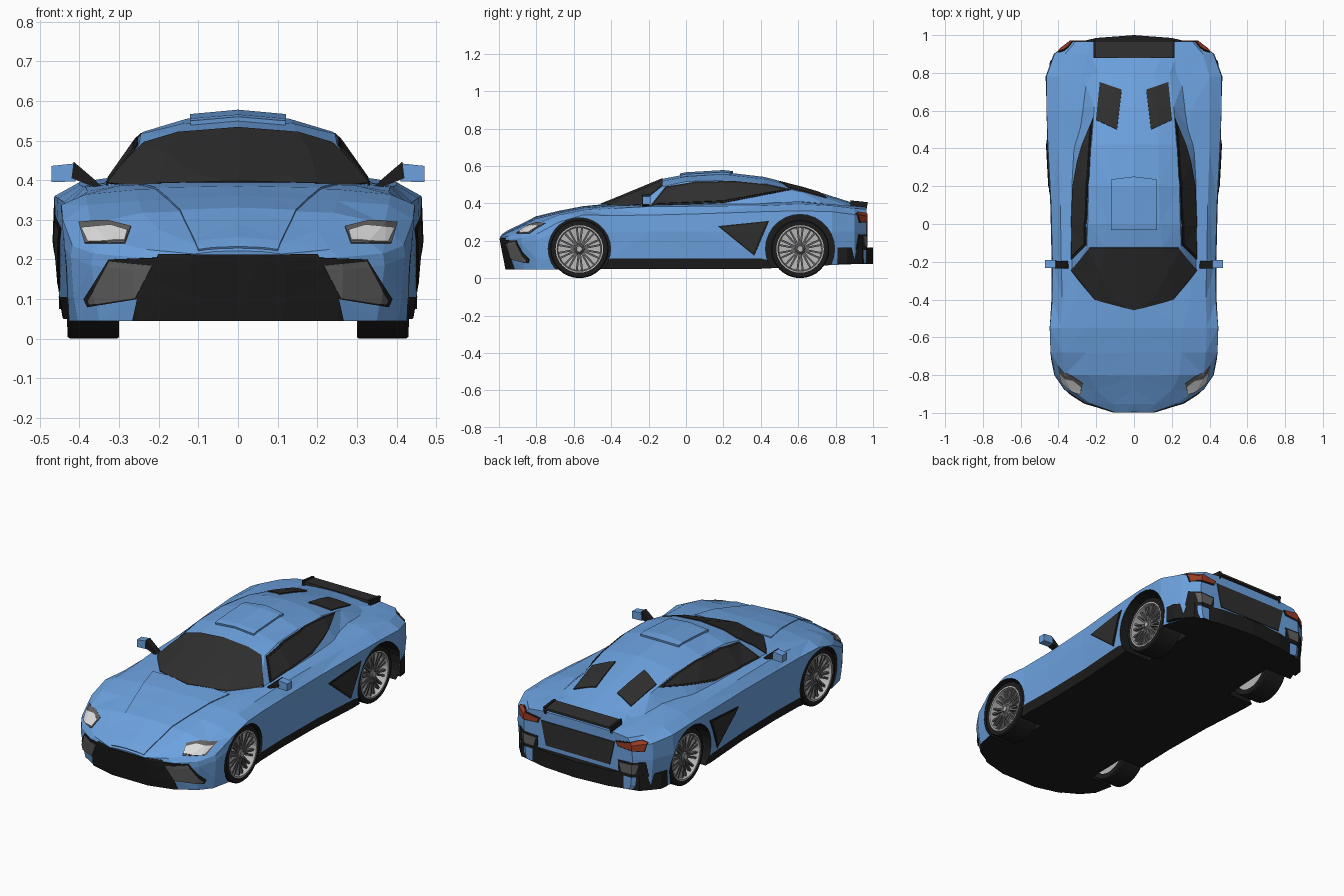
import bpy, bmesh, math
from mathutils import Matrix, Vector

if "Cube" in bpy.data.objects:
    bpy.data.objects.remove(bpy.data.objects["Cube"])


def material(name, *rgb):
    m = bpy.data.materials.new(name)
    m.diffuse_color = (*rgb, 1)
    m.use_nodes = True
    m.node_tree.nodes["Principled BSDF"].inputs["Base Color"].default_value = m.diffuse_color
    return m


BLUE = material("body blue", .15, .36, .74)
BLACK = material("trim black", .012, .012, .012)
GLASS = material("dark glass", .028, .028, .028)
GREY = material("vent grey", .12, .12, .12)
SILVER = material("rim silver", .48, .48, .48)
SPOKE = material("spoke grey", .13, .13, .13)
LAMP = material("lamp white", .72, .72, .72)
RED = material("tail red", .33, .045, .018)


def finish(name, bm, mat, normals=True):
    if normals:
        bmesh.ops.recalc_face_normals(bm, faces=bm.faces[:])
    me = bpy.data.meshes.new(name)
    bm.to_mesh(me)
    bm.free()
    me.materials.append(mat)
    ob = bpy.data.objects.new(name, me)
    bpy.context.collection.objects.link(ob)
    return ob


def bridge(bm, rings):
    n = len(rings[0])
    for a, b in zip(rings, rings[1:]):
        for i in range(n):
            bm.faces.new((a[i], a[(i + 1) % n], b[(i + 1) % n], b[i]))
    bm.faces.new(rings[0])
    bm.faces.new(rings[-1])


def loft(name, sections, mat):
    """Sections are (y, half outline from bottom centre to top centre)."""
    bm = bmesh.new()
    rings = []
    for y, half in sections:
        full = half + [(-x, z) for x, z in half[-2:0:-1]]
        fade = min(1, max(0, (-y - .8) / .2))
        rings.append([bm.verts.new((x, y + fade * .2 * max(0, .22 - z), z)) for x, z in full])
    bridge(bm, rings)
    bmesh.ops.recalc_face_normals(bm, faces=bm.faces[:])
    bmesh.ops.triangulate(bm, faces=bm.faces[:], quad_method='SHORT_EDGE')
    return finish(name, bm, mat)


def lathe(bm, profile, seg, centre=(0, 0)):
    """Revolve (x, radius) points round a sideways axle."""
    rings = []
    for x, r in profile:
        rings.append([bm.verts.new((x, centre[0] + r * math.cos(k * math.tau / seg),
                                    centre[1] + r * math.sin(k * math.tau / seg))) for k in range(seg)])
    bridge(bm, rings)


def prism(name, poly, axis, lo, hi, mat):
    bm = bmesh.new()
    rings = []
    for d in (lo, hi):
        ring = []
        for p in poly:
            c = list(p)
            c.insert(axis, d)
            ring.append(bm.verts.new(c))
        rings.append(ring)
    bridge(bm, rings)
    return finish(name, bm, mat)


def plate(name, src, poly, axis, sign, mat, lift=.005, facing=.25):
    """Thin panel cut from the source surface by a convex outline seen along an axis."""
    bm = bmesh.new()
    bm.from_mesh(src.data)
    bad = [f for f in bm.faces if f.normal[axis] * sign < facing or f.material_index]
    bmesh.ops.delete(bm, geom=bad, context='FACES')
    pts = []
    for p in poly:
        c = list(p)
        c.insert(axis, 0)
        pts.append(Vector(c))
    mid = sum(pts, Vector()) / len(pts)
    ax = Vector([float(i == axis) for i in range(3)])
    for a, b in zip(pts, pts[1:] + pts[:1]):
        no = (b - a).cross(ax).normalized()
        if no.dot(a - mid) < 0:
            no = -no
        bmesh.ops.bisect_plane(bm, geom=bm.verts[:] + bm.edges[:] + bm.faces[:],
                               plane_co=a, plane_no=no, clear_outer=True)
    bm.normal_update()
    lookup = {tuple(v.co): v.normal.copy() for v in bm.verts}
    out = bmesh.ops.extrude_face_region(bm, geom=bm.faces[:])
    for v in [g for g in out["geom"] if isinstance(g, bmesh.types.BMVert)]:
        v.co += lookup.get(tuple(v.co), ax * sign) * lift
    return finish(name, bm, mat, False)


def pair(name, src, poly, axis, sign, mat, lift=.005, facing=.25):
    for s, side in ((1, "right"), (-1, "left")):
        p = poly if axis == 0 else [(s * x, o) for x, o in poly]
        plate(name + "_" + side, src, p, axis, sign * s if axis == 0 else sign, mat, lift, facing)


def sym(half):
    return half + [(-x, o) for x, o in half[::-1] if x]


# Lower body: y, bottom x/z, side width, shoulder z, fender x/z, deck x/z, centre z
STATIONS = [
    (-.995, .11, .045, .12, .205, .11, .214, .06, .22, .222),
    (-.95, .25, .045, .262, .205, .23, .225, .12, .243, .252),
    (-.88, .35, .045, .37, .215, .33, .245, .20, .275, .285),
    (-.80, .405, .045, .422, .235, .37, .29, .24, .318, .326),
    (-.68, .43, .045, .446, .30, .38, .338, .25, .348, .355),
    (-.55, .435, .045, .45, .338, .385, .364, .26, .376, .38),
    (-.40, .42, .05, .437, .335, .38, .372, .3, .386, .394),
    (-.20, .415, .05, .436, .337, .385, .383, .3, .393, .395),
    (.10, .42, .05, .443, .345, .39, .385, .3, .40, .40),
    (.40, .44, .05, .459, .355, .40, .387, .3, .40, .40),
    (.60, .45, .06, .467, .36, .40, .395, .3, .41, .42),
    (.78, .445, .07, .468, .355, .40, .387, .28, .395, .40),
    (.90, .40, .075, .425, .34, .365, .373, .25, .385, .39),
    (.965, .32, .08, .34, .33, .31, .368, .22, .378, .38)]
body = loft("body_shell", [
    (y, [(0, zb), (xb, zb), (xb + .01, .105), (w, min(.25, zs - .03)), (w - .004, zs), (xt, zt), (xi, zi), (0, zc)])
    for y, xb, zb, w, zs, xt, zt, xi, zi, zc in STATIONS], BLUE)

# Wheel arches
ARCHES = ((-.57, .167), (.61, .185))
bm = bmesh.new()
for y, r in ARCHES:
    for s in (1, -1):
        lathe(bm, [(s * .28, r), (s * .6, r)], 28, (y, .156))
cutter = finish("arch_cutter", bm, BLACK)
cutter.hide_render = True
mod = body.modifiers.new("arches", 'BOOLEAN')
mod.operation, mod.object, mod.solver = 'DIFFERENCE', cutter, 'EXACT'
bpy.context.view_layer.objects.active = body
bpy.ops.object.modifier_apply(modifier="arches")
bpy.data.objects.remove(cutter)

# Black floor, sills and arch linings
me = body.data
me.materials.clear()
me.materials.append(BLUE)
me.materials.append(BLACK)
for f in me.polygons:
    c = f.center
    vs = [me.vertices[i].co for i in f.vertices]
    lining = any(all(math.hypot(v.y - y, v.z - .156) < r + .002 and abs(v.x) > .27 for v in vs) for y, r in ARCHES)
    floor = f.normal.z < -.7 and c.z < .1
    sill = c.z < .1 and -.42 < c.y < .43
    f.material_index = int(lining or floor or sill)

# Cabin: y, base x, roof edge x/z, roof mid x/z, centre z
CABIN = [
    (-.46, .03, .02, .388, .01, .39, .392), (-.40, .22, .20, .39, .10, .408, .416),
    (-.25, .345, .32, .40, .18, .465, .478), (-.12, .35, .25, .49, .15, .52, .532),
    (0, .352, .245, .517, .14, .543, .555), (.2, .35, .24, .522, .13, .555, .567),
    (.42, .34, .225, .506, .13, .53, .541), (.62, .32, .21, .46, .12, .48, .489),
    (.8, .28, .19, .41, .11, .425, .432), (.95, .25, .17, .378, .1, .382, .384)]
cabin = loft("cabin", [(y, [(0, .36), (bx, .365), (ex, ez), (mx, mz), (0, cz)])
                       for y, bx, ex, ez, mx, mz, cz in CABIN], BLUE)

# Glass, roof and hood panels
plate("windshield", cabin, sym([(0, -.455), (.21, -.40), (.33, -.245), (.235, -.125)]), 2, 1, GLASS)
pair("side_window_frame", cabin, [(-.19, .387), (-.11, .488), (.05, .514), (.25, .518), (.42, .502),
                                  (.56, .472), (.2, .402)], 0, 1, BLACK, .003)
pair("side_window", cabin, [(-.17, .396), (-.105, .478), (.05, .504), (.25, .508), (.42, .493),
                            (.52, .470), (.2, .412)], 0, 1, GLASS, .006)
pair("engine_vent", cabin, [(.18, .75), (.065, .71), (.09, .5), (.2, .55)], 2, 1, GLASS, .006)
plate("roof_scoop", cabin, sym([(.12, -.03), (.12, .235), (0, .25)]), 2, 1, BLUE, .011)
plate("hood_panel", body, sym([(.10, -.985), (.24, -.42)]), 2, 1, BLUE, .005)

# Nose details
plate("grille", body, sym([(.2, .213), (.25, .12), (.265, .046)]), 1, -1, BLACK, .004)
pair("intake_frame", body, [(.2, .205), (.325, .2), (.387, .1), (.378, .08), (.255, .1)], 1, -1, BLACK, .004)
pair("intake_mesh", body, [(.215, .185), (.322, .195), (.375, .095), (.37, .086), (.258, .103)], 1, -1, GREY, .007)
pair("headlight_frame", body, [(.27, .282), (.33, .297), (.4, .293), (.385, .24), (.285, .24)], 1, -1, GREY, .004)
pair("headlight", body, [(.278, .270), (.32, .283), (.392, .278), (.375, .242), (.285, .245)], 1, -1, LAMP, .007)

# Side and tail details
pair("side_intake", body, [(.17, .278), (.445, .306), (.365, .12)], 0, 1, BLACK, .004)
pair("side_intake_inset", body, [(.19, .272), (.43, .298), (.36, .135)], 0, 1, GLASS, .006)
plate("tail_panel", body, sym([(.23, .325), (.2, .19)]), 1, 1, GLASS)
pair("tail_light_frame", body, [(.235, .335), (.37, .355), (.402, .345), (.39, .295), (.25, .305)],
     1, 1, BLACK, .003, .5)
pair("tail_light", body, [(.245, .33), (.37, .35), (.398, .342), (.385, .3), (.258, .311)], 1, 1, RED, .006, .5)
pair("tail_vent_frame", body, [(.255, .15), (.405, .15), (.395, .235), (.25, .23)], 1, 1, BLACK, .003, .5)
pair("tail_vent", body, [(.275, .17), (.35, .17), (.365, .225), (.26, .22)], 1, 1, GREY, .006, .5)
prism("rear_bumper", sym([(0, 1.0), (.2, .985), (.37, .945), (.445, .86), (.452, .81)]), 2, .075, .165, BLACK)
prism("spoiler", [(.88, .396), (.97, .390), (.97, .401), (.88, .412)], 0, -.21, .21, GLASS)
for s in (1, -1):
    prism("spoiler_end", [(.88, .365), (.965, .365), (.972, .406), (.878, .416)], 0, s * .2, s * .215, BLACK)

# Mirrors
for s in (1, -1):
    prism("mirror_arm", [(s * x, z) for x, z in [(.335, .372), (.36, .40), (.415, .447), (.42, .405)]],
          1, -.235, -.195, BLACK)
    prism("mirror_housing", [(s * x, z) for x, z in [(.41, .397), (.47, .395), (.471, .436), (.415, .442)]],
          1, -.232, -.19, BLUE)

# Wheels
for y, place in ((-.57, "front"), (.61, "rear")):
    for s, side in ((1, "right"), (-1, "left")):
        tag = "_" + place + "_" + side

        def part(name, profile, mat, seg=32):
            bm = bmesh.new()
            lathe(bm, [(s * x, r) for x, r in profile], seg, (y, .156))
            return finish(name + tag, bm, mat)
        part("tyre", [(.34, .122), (.30, .124), (.30, .152), (.306, .156), (.424, .156), (.43, .151),
                      (.43, .126), (.345, .122)], BLACK)
        part("rim", [(.305, .123), (.431, .127), (.431, .119), (.36, .114), (.355, .02)], SILVER)
        part("hub", [(.35, .033), (.412, .033), (.425, .018)], SPOKE, 12)
        part("hub_cap", [(.42, .016), (.428, .014)], SILVER, 12)
        bm = bmesh.new()
        for k in range(20):
            a = (k // 2 + (.2 if k % 2 else -.2)) * math.tau / 10
            bmesh.ops.create_cube(bm, size=1, matrix=Matrix.Translation((s * .408, y, .156))
                                  @ Matrix.Rotation(a, 4, 'X') @ Matrix.Translation((0, 0, .072))
                                  @ Matrix.Diagonal((.018, .01, .096, 1)))
        finish("spokes" + tag, bm, SPOKE)
